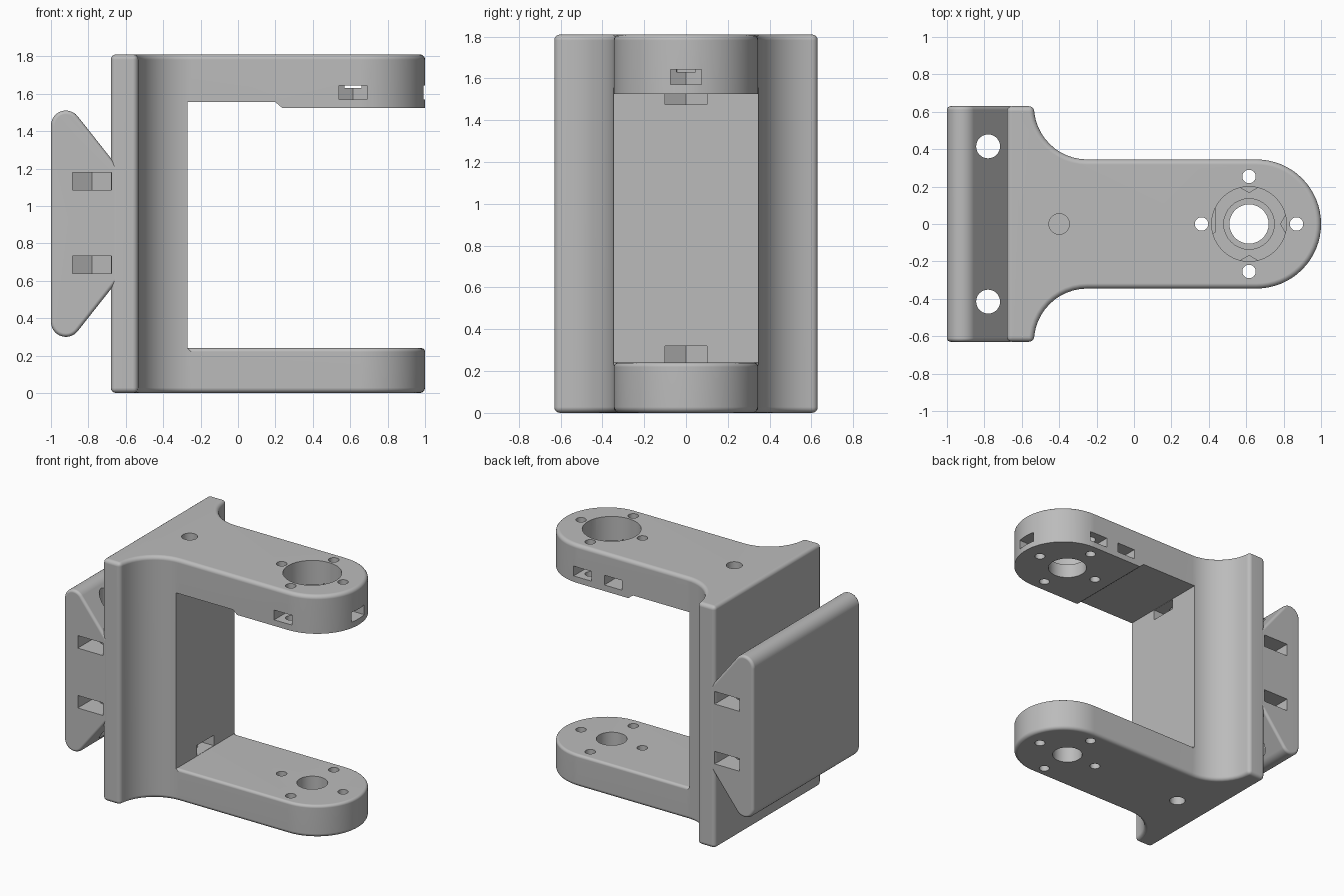
import bpy
import bmesh
from math import cos, sin, pi, radians

cube = bpy.data.objects.get("Cube")
if cube:
    bpy.data.objects.remove(cube, do_unlink=True)

grey = bpy.data.materials.new("plain grey")
grey.use_nodes = True
grey.diffuse_color = (0.5, 0.5, 0.5, 1)
grey.node_tree.nodes["Principled BSDF"].inputs["Base Color"].default_value = (0.5, 0.5, 0.5, 1)

HEIGHT = 1.81
ARM_TOP = 0.24
HALF_WIDTH = 0.63


def arc(cx, cy, r, start, end, steps):
    angles = [radians(start + (end - start) * i / steps) for i in range(steps + 1)]
    return [(cx + r * cos(a), cy + r * sin(a)) for a in angles]


def prism(name, outline, axis, low, high):
    """Extrude an outline along z (outline in xy) or y (outline in xz)."""
    place = (lambda u, v, h: (u, v, h)) if axis == "z" else (lambda u, v, h: (u, h, v))
    bm = bmesh.new()
    ends = [[bm.verts.new(place(u, v, h)) for u, v in outline] for h in (low, high)]
    n = len(outline)
    bm.faces.new(ends[0])
    bm.faces.new(ends[1])
    for i in range(n):
        j = (i + 1) % n
        bm.faces.new((ends[0][i], ends[0][j], ends[1][j], ends[1][i]))
    bmesh.ops.recalc_face_normals(bm, faces=bm.faces)
    mesh = bpy.data.meshes.new(name)
    bm.to_mesh(mesh)
    bm.free()
    mesh.materials.append(grey)
    obj = bpy.data.objects.new(name, mesh)
    bpy.context.collection.objects.link(obj)
    return obj


def activate(obj):
    bpy.ops.object.select_all(action="DESELECT")
    obj.select_set(True)
    bpy.context.view_layer.objects.active = obj


def cut(obj, cutter):
    cutter.hide_render = True
    mod = obj.modifiers.new("cut", "BOOLEAN")
    mod.operation = "DIFFERENCE"
    mod.solver = "EXACT"
    mod.object = cutter
    activate(obj)
    bpy.ops.object.modifier_apply(modifier=mod.name)
    bpy.data.objects.remove(cutter, do_unlink=True)


def round_edges(obj, width, rule):
    """Round every edge whose two end points satisfy the rule."""
    bm = bmesh.new()
    bm.from_mesh(obj.data)
    edges = [e for e in bm.edges if rule(e.verts[0].co, e.verts[1].co)]
    bmesh.ops.bevel(bm, geom=edges, offset=width, segments=4, profile=0.5,
                    affect="EDGES", clamp_overlap=False)
    bm.to_mesh(obj.data)
    bm.free()


def drill(obj, x, y, r, low, high):
    cut(obj, prism("drill", arc(x, y, r, 0, 348.75, 31), "z", low, high))


def nut_slot(obj, x, y, direction, half, length, low, high):
    """Side slot with a pointed hexagon end around a bolt hole."""
    dx, dy = direction
    local = [(-half * 1.155, 0), (-half * 0.577, half), (length, half),
             (length, -half), (-half * 0.577, -half)]
    outline = [(x + u * dx - v * dy, y + u * dy + v * dx) for u, v in local]
    cut(obj, prism("slot", outline, "z", low, high))


def finish(obj):
    activate(obj)
    bpy.ops.object.shade_smooth_by_angle(angle=radians(32))
    mod = obj.modifiers.new("flat face normals", "WEIGHTED_NORMAL")
    mod.keep_sharp = True


def near(a, b):
    return abs(a - b) < 0.002


# Bracket body: flared column and two rounded arms from one plan outline
ARM = 0.345
back_side = arc(-0.25, HALF_WIDTH, HALF_WIDTH - ARM, 180, 270, 12)
front_side = [(x, -y) for x, y in reversed(back_side)]
plan = ([(-0.68, HALF_WIDTH)] + back_side + arc(1 - ARM, 0, ARM, 90, -90, 32)
        + front_side + [(-0.68, -HALF_WIDTH)])
body = prism("bracket_body", plan, "z", 0, HEIGHT)
round_edges(body, 0.028, lambda a, b: near(a.z, b.z) and (near(a.z, 0) or near(a.z, HEIGHT))
            or not near(a.z, b.z) and near(abs(a.y), HALF_WIDTH))

# Opening between the arms, with the thicker pad under the upper arm
opening = [(-0.27, ARM_TOP), (1.2, ARM_TOP), (1.2, 1.525), (0.235, 1.525),
           (0.2, 1.555), (-0.27, 1.555)]
cut(body, prism("opening", opening, "y", -1, 1))
round_edges(body, 0.02, lambda a, b: near(a.z, ARM_TOP) and near(b.z, ARM_TOP)
            and not (near(a.x, -0.27) and near(b.x, -0.27)))

# Pivot bores and the ring of screw holes
PX = 0.615
drill(body, PX, 0, 0.105, -0.1, 0.5)
drill(body, PX, 0, 0.135, 1.4, 2)
drill(body, PX, 0, 0.2, 1.63, 2)
for x, y in ((PX - 0.254, 0), (PX + 0.254, 0), (PX, 0.254), (PX, -0.254)):
    drill(body, x, y, 0.036, -0.1, 2)

# Nut slots in the upper arm
for x, y, direction in ((PX, -0.254, (0, -1)), (PX, 0.254, (0, 1)),
                        (PX + 0.254, 0, (1, 0)), (PX - 0.254, 0, (0, 1))):
    nut_slot(body, x, y, direction, 0.074, 0.5, 1.57, 1.643)

# Column bolt holes and their nut slots
for low, high, slot_low, slot_high in ((-0.1, 0.4, 0.242, 0.32),
                                       (1.41, 2, 1.475, 1.553)):
    drill(body, -0.4, 0, 0.055, low, high)
    nut_slot(body, -0.4, 0, (1, 0), 0.1, 0.15, slot_low, slot_high)
finish(body)

# Rear mounting block with sloped ends
upper = arc(-0.92, 1.43, 0.08, 180, 38.5, 14) + [(-0.66, 1.23)]
lower = [(x, HEIGHT - z) for x, z in reversed(upper)]
mount = prism("rear_mount", upper + lower, "y", -HALF_WIDTH, HALF_WIDTH)
round_edges(mount, 0.02, lambda a, b: near(a.y, b.y) and near(abs(a.y), HALF_WIDTH)
            and not (near(a.x, -0.66) and near(b.x, -0.66)))
for side in (-1, 1):
    drill(mount, -0.78, side * 0.415, 0.064, -0.1, 2)
    for z in (0.685, 1.133):
        nut_slot(mount, -0.78, side * 0.415, (0, side), 0.105, 0.4, z - 0.047, z + 0.047)
finish(mount)
